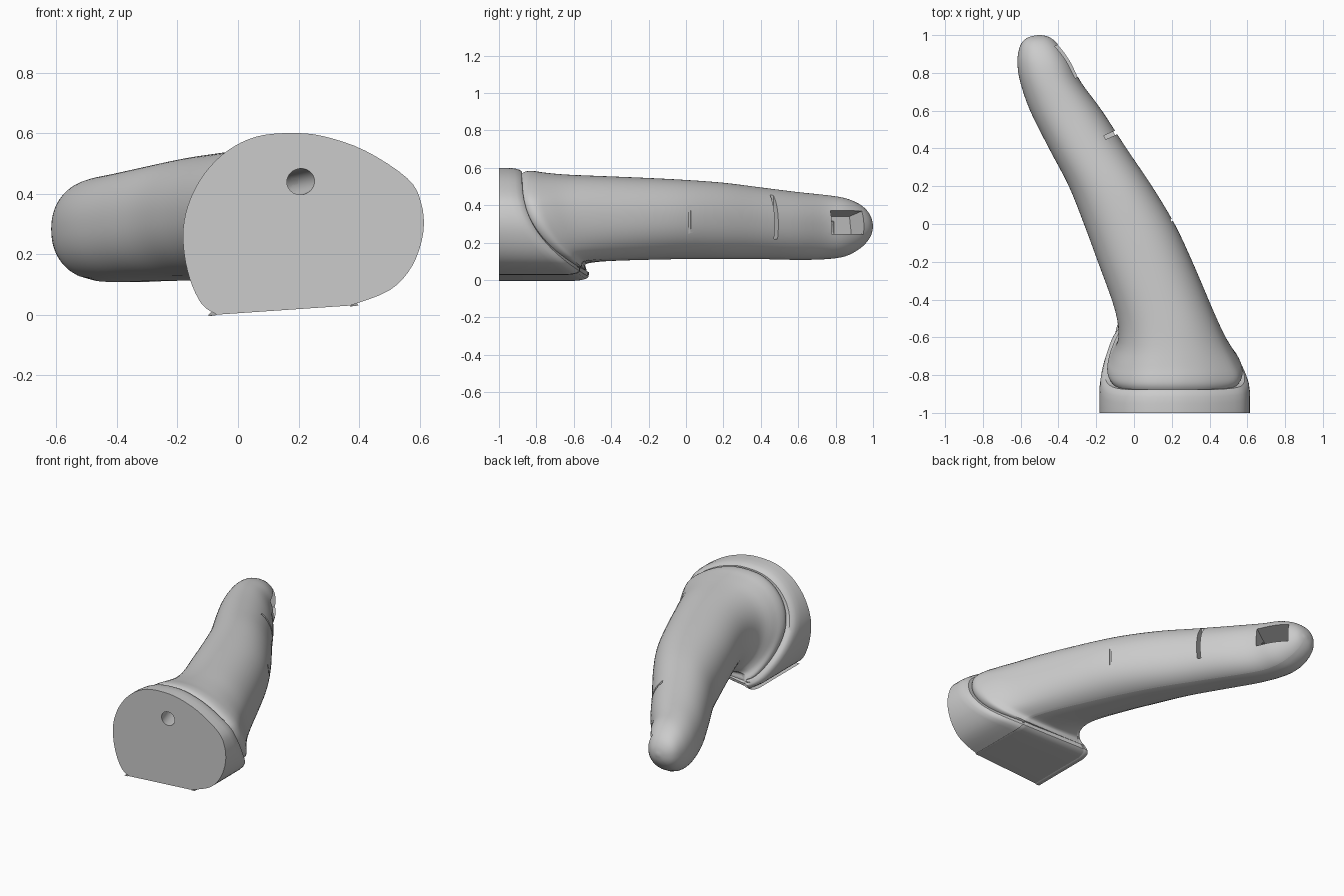
import bpy, bmesh, math
from mathutils import Vector, Matrix

cube = bpy.data.objects.get("Cube")
if cube:
    bpy.data.objects.remove(cube)

grey = bpy.data.materials.new("light_grey")
grey.use_nodes = True
colour = (0.6, 0.6, 0.6, 1)
grey.diffuse_color = colour
grey.node_tree.nodes["Principled BSDF"].inputs["Base Color"].default_value = colour


def spline(points, steps, closed):
    """Smooth curve through tuples of any length."""
    pts = [Vector(p) for p in points]
    n, out = len(pts), []
    get = (lambda i: pts[i % n]) if closed else (lambda i: pts[max(0, min(n - 1, i))])
    for i in range(n if closed else n - 1):
        a, b, c, d = (get(i + k) for k in (-1, 0, 1, 2))
        for s in range(steps):
            t = s / steps
            out.append(0.5 * (2 * b + (c - a) * t + (2 * a - 5 * b + 4 * c - d) * t ** 2
                              + (3 * b - a - 3 * c + d) * t ** 3))
    return out if closed else out + [pts[-1]]


def loft(name, rings):
    """Bridge a list of rings and cap both ends."""
    bm = bmesh.new()
    loops = [[bm.verts.new(p) for p in ring] for ring in rings]
    n = len(loops[0])
    for a, b in zip(loops, loops[1:]):
        for i in range(n):
            j = (i + 1) % n
            bm.faces.new((a[i], a[j], b[j], b[i]))
    bm.faces.new(loops[0])
    bm.faces.new(loops[-1])
    bmesh.ops.recalc_face_normals(bm, faces=bm.faces)
    mesh = bpy.data.meshes.new(name)
    bm.to_mesh(mesh)
    bm.free()
    obj = bpy.data.objects.new(name, mesh)
    bpy.context.collection.objects.link(obj)
    mesh.materials.append(grey)
    return obj


def seam(z):
    """Depth of the curved joint between base and finger at height z."""
    return -0.875 + 0.35 * max(0, 1 - z / 0.6) ** 2.6


# Base outline, flat underneath (repeated points keep its corners sharp)
outline = spline([(-0.07, 0), (-0.07, 0), (-0.12, 0.035), (-0.16, 0.12), (-0.18, 0.22),
                  (-0.178, 0.31), (-0.15, 0.4), (-0.1, 0.48), (-0.03, 0.545), (0.06, 0.588),
                  (0.17, 0.6), (0.28, 0.59), (0.42, 0.542), (0.56, 0.45), (0.605, 0.37),
                  (0.612, 0.27), (0.575, 0.16), (0.5, 0.08), (0.37, 0.03), (0.37, 0.03)],
                 4, True)
outline = [p for i, p in enumerate(outline) if (p - outline[i - 1]).length > 0.002]
CX, CZ, HX, HZ = 0.216, 0.3, 0.396, 0.3
unit = [((p[0] - CX) / HX, (p[1] - CZ) / HZ) for p in outline]

# Base: extruded outline with a rounded back edge
rings = [[(p[0], -1, p[1]) for p in outline]]
for scale, back in ((1, 0.075), (0.988, 0.04), (0.965, 0.015), (0.93, 0.002), (0.85, 0)):
    rings.append([(CX + u * HX * scale, seam(p[1]) - back, CZ + w * HZ * scale)
                  for (u, w), p in zip(unit, outline)])
base = loft("finger_base", rings)

# Finger stations: y, left, right, bottom, top, slant of ring, roundness
stations = [
    (-0.84, -0.09, 0.52, 0.09, 0.54, 1, 0),
    (-0.825, -0.12, 0.55, 0.06, 0.565, 1, 0),
    (-0.795, -0.138, 0.57, 0.046, 0.582, 1, 0),
    (-0.755, -0.137, 0.57, 0.046, 0.583, 1, 0.1),
    (-0.7, -0.115, 0.542, 0.075, 0.574, 0.92, 0.3),
    (-0.6, -0.083, 0.485, 0.09, 0.564, 0.75, 0.6),
    (-0.45, -0.1, 0.417, 0.1, 0.557, 0.5, 0.9),
    (-0.2, -0.19, 0.31, 0.107, 0.546, 0.2, 1),
    (0, -0.265, 0.215, 0.11, 0.535, 0, 1),
    (0.2, -0.345, 0.095, 0.11, 0.52, 0, 1),
    (0.4, -0.45, -0.04, 0.11, 0.495, 0, 1),
    (0.6, -0.55, -0.17, 0.106, 0.47, 0, 1),
    (0.75, -0.602, -0.28, 0.11, 0.454, 0, 1),
    (0.85, -0.617, -0.33, 0.125, 0.438, 0, 1),
    (0.92, -0.61, -0.375, 0.16, 0.41, 0, 1),
    (0.965, -0.59, -0.415, 0.2, 0.375, 0, 1),
    (0.99, -0.555, -0.45, 0.24, 0.335, 0, 1),
    (1, -0.51, -0.49, 0.28, 0.295, 0, 1)]


def finger_ring(station):
    y, left, right, low, high, slant, rounded = station
    ring = []
    for u, w in unit:
        a = math.atan2(w, u)
        c, s = math.cos(a), math.sin(a)
        r = (abs(c) ** 2.2 + abs(s) ** 2.2) ** (-1 / 2.2)
        u += (r * c - u) * rounded
        w += (r * s - w) * rounded
        z = (low + high) / 2 + w * (high - low) / 2
        ring.append(((left + right) / 2 + u * (right - left) / 2,
                     y + slant * (seam(z) - seam(CZ)), z))
    return ring


finger = loft("finger", [finger_ring(s) for s in spline(stations, 4, False)])


# Cutters
def box_cutter(name, centre, size, turn, tilt=0):
    bpy.ops.mesh.primitive_cube_add(size=1)
    obj = bpy.context.object
    obj.name = name
    obj.matrix_world = (Matrix.Translation(centre) @ Matrix.Rotation(math.radians(turn), 4, 'Z')
                        @ Matrix.Rotation(math.radians(-tilt), 4, 'Y')
                        @ Matrix.Diagonal((*size, 1)))
    return obj


def rod_cutter(name, start, end, radius):
    start, end = Vector(start), Vector(end)
    axis = end - start
    bpy.ops.mesh.primitive_cylinder_add(vertices=32, radius=radius, depth=axis.length,
                                        location=(start + end) / 2,
                                        rotation=axis.to_track_quat('Z', 'Y').to_euler())
    bpy.context.object.name = name
    return bpy.context.object


nail = box_cutter("nail_pocket_cutter", (-0.355, 0.862, 0.308), (0.28, 0.2, 0.125), 30, 12)
crease = box_cutter("knuckle_crease_cutter", (-0.1, 0.482, 0.34), (0.12, 0.022, 0.24), 24)
fold = box_cutter("lower_crease_cutter", (0.21, 0.025, 0.37), (0.035, 0.012, 0.24), 24)
tunnel = rod_cutter("tunnel_cutter", (0.222, -1.04, 0.443), (-0.45, 0.8, 0.285), 0.043)


def cut(obj, cutters):
    for c in cutters:
        mod = obj.modifiers.new(c.name, 'BOOLEAN')
        mod.operation = 'DIFFERENCE'
        mod.solver = 'EXACT'
        mod.object = c
        bpy.context.view_layer.objects.active = obj
        bpy.ops.object.modifier_apply(modifier=mod.name)


cut(base, [tunnel])
cut(finger, [tunnel, nail, crease, fold])
for c in (nail, crease, fold, tunnel):
    bpy.data.objects.remove(c)

# Smooth shading with sharp cut edges
for obj in (base, finger):
    bpy.ops.object.select_all(action='DESELECT')
    obj.select_set(True)
    bpy.context.view_layer.objects.active = obj
    bpy.ops.object.shade_smooth_by_angle(angle=math.radians(35))
